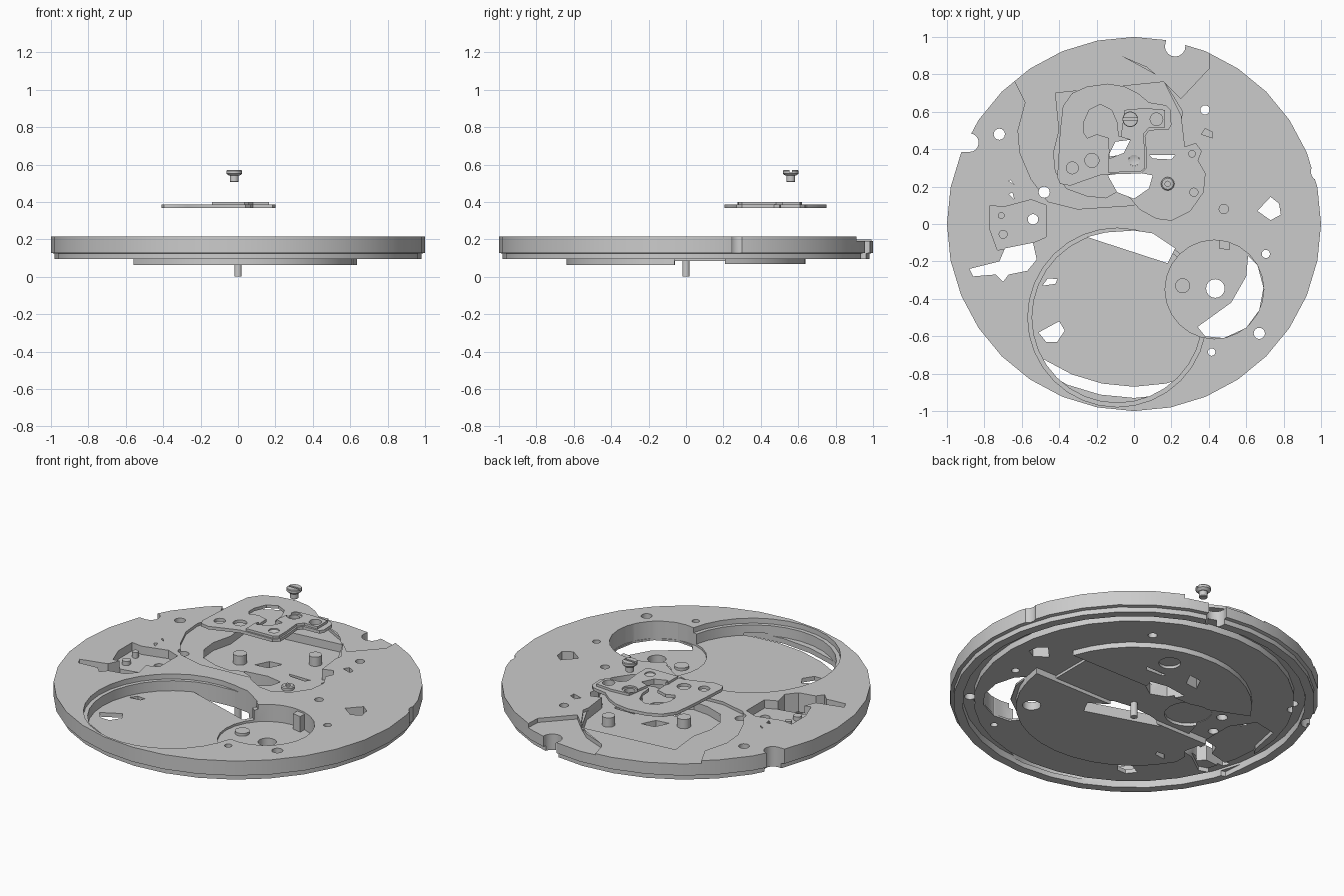
import bpy, bmesh
from math import cos, sin, pi, radians


def ring(x, y, r, n=16, a0=0.0):
    return [(x + r * cos(a0 + 2 * pi * i / n), y + r * sin(a0 + 2 * pi * i / n)) for i in range(n)]


def loft(name, loops):
    """Solid from matching stacked loops of 3D points, capped at both ends."""
    bm = bmesh.new()
    vs = [[bm.verts.new(p) for p in lp] for lp in loops]
    n = len(vs[0])
    for a, b in zip(vs, vs[1:]):
        for i in range(n):
            bm.faces.new((a[i], a[(i + 1) % n], b[(i + 1) % n], b[i]))
    bm.faces.new(vs[0])
    bm.faces.new(vs[-1])
    bmesh.ops.recalc_face_normals(bm, faces=bm.faces)
    me = bpy.data.meshes.new(name)
    bm.to_mesh(me)
    bm.free()
    ob = bpy.data.objects.new(name, me)
    bpy.context.scene.collection.objects.link(ob)
    return ob


def prism(name, pts, z0, z1):
    return loft(name, [[(x, y, z) for x, y in pts] for z in (z0, z1)])


def revolve(name, profile, n=32, x=0, y=0):
    return loft(name, [[(px, py, z) for px, py in ring(x, y, r, n)] for r, z in profile])


helpers = []


def boolean(ob, pts, z0, z1, op='DIFFERENCE'):
    c = prism("cutter", pts, z0, z1)
    c.hide_render = True
    helpers.append(c)
    m = ob.modifiers.new("bool", 'BOOLEAN')
    m.operation, m.object, m.solver = op, c, 'EXACT'


def bake(ob):
    dg = bpy.context.evaluated_depsgraph_get()
    me = bpy.data.meshes.new_from_object(ob.evaluated_get(dg))
    ob.modifiers.clear()
    ob.data = me
    for c in helpers:
        bpy.data.objects.remove(c)
    helpers.clear()


TOP = 0.3   # cutters overshoot the plate top
LOW = 0.02  # and the underside

# Main plate: stepped rim with a ring groove underneath
plate = revolve("main_plate", [(1, .215), (1, .128), (.98, .124), (.98, .095), (.93, .095),
                               (.93, .138), (.87, .138), (.87, .1)])

# Raised lands on the underside
def arc(a0, a1, r, n=14):
    return [(r * cos(radians(a0 + (a1 - a0) * i / n)), r * sin(radians(a0 + (a1 - a0) * i / n)))
            for i in range(n + 1)]
boolean(plate, [(-.56, -.06), (-.56, -.31)] + arc(-150, -5.5, .64), .064, .106, 'UNION')
boolean(plate, arc(19, 150, .64) + [(-.3, .21)], .069, .107, 'UNION')
boolean(plate, [(-.45, -.1), (.5, -.1), (.5, .25), (-.35, .25)], .085, .108, 'UNION')

# Stepped recesses in the top face: (floor height, outline)
shallow = [(-.66, .85), (-.64, .77), (-.58, .65), (-.62, .5), (-.61, .38), (-.55, .24), (-.46, .12),
           (-.3, .08), (0, .1), (.2, .3), (.26, .6), (.15, .78), (-.07, .9), (-.11, 1.05), (-.5, 1.05)]
crown = [(-.11, 1.05), (-.07, .9), (.07, .84), (.15, .77), (.25, .67), (.4, .83), (.41, 1.05)]
train = [(-.42, .7), (-.4, .5), (-.43, .38), (-.42, .28), (-.36, .19), (-.25, .15), (-.15, .14),
         (-.08, .18), (-.02, .14), (.03, .08), (.12, .03), (.2, .02), (.3, .07), (.37, .17),
         (.38, .27), (.34, .34), (.36, .39), (.33, .43), (.27, .41), (.25, .58), (.16, .76)]
setting = [(-.77, .1), (-.7, .09), (-.55, .13), (-.47, .1), (-.47, -.07), (-.54, -.1), (-.73, -.14),
           (-.77, -.03)]
for floor, pts in ((.198, shallow), (.19, crown), (.15, train), (.165, setting)):
    boolean(plate, pts, floor, TOP)

# Barrel pocket with a ledge, and the round pocket beside it
boolean(plate, ring(-.09, -.5, .478, 32), .185, TOP)
boolean(plate, ring(-.09, -.5, .455, 32), .125, TOP)
boolean(plate, ring(.43, -.35, .264, 24), .112, TOP)

# Openings that run right through
through = [
    [(-.25, -.07), (.18, -.21), (.22, -.13), (.1, -.05), (0, -.035), (-.15, -.045)],
    [(.61, -.17), (.6, -.28), (.52, -.42), (.34, -.55), (.38, -.6), (.48, -.61), (.6, -.555),
     (.67, -.46), (.692, -.34), (.66, -.22)],
    [(-.14, .26), (-.09, .17), (0, .135), (.08, .19), (.1, .26), (0, .28)],
    [(-.14, .36), (-.06, .37), (-.02, .45), (-.1, .44)],
    [(.1, .35), (.2, .345), (.22, .37), (.08, .37)],
    [(-.88, -.24), (-.72, -.2), (-.69, -.13), (-.54, -.1), (-.52, -.19), (-.57, -.25), (-.67, -.27),
     (-.7, -.31), (-.74, -.27), (-.86, -.28)],
    [(.66, .07), (.73, .02), (.785, .05), (.775, .11), (.73, .145)],
    [(-.51, -.58), (-.4, -.52), (-.37, -.57), (-.41, -.63), (-.47, -.63)],
    [(-.49, -.33), (-.42, -.32), (-.41, -.295), (-.46, -.29)],
    [(-.67, .16), (-.64, .13), (-.65, .17)], [(-.67, .23), (-.64, .21), (-.66, .235)],
]
through += [ring(*h) for h in (
    (-.72, .48, .03), (-.48, .17, .03), (-.54, .025, .028), (.38, .61, .025), (.705, -.16, .022),
    (.67, -.585, .03), (.415, -.685, .02), (.435, -.345, .05))]
# rim notches
through += [ring(.22, .95, .055), ring(-.88, .435, .05), ring(.995, .28, .05)]
through += [[(-1.05, .39), (-.88, .385), (-.88, .485), (-1.05, .5)],
            [(.17, .95), (.27, .95), (.27, 1.05), (.17, 1.05)]]
for pts in through:
    boolean(plate, pts, LOW, TOP)

# Blind holes in the top face
for x, y, r, floor in ((.48, .08, .025, .17), (.32, .17, .022, .12), (.31, .375, .018, .12)):
    boolean(plate, ring(x, y, r), floor, TOP)
boolean(plate, [(.36, .48), (.42, .46), (.42, .49), (.38, .51)], .17, TOP)

# Setting-lever recesses in the underside
boolean(plate, [(-.9, -.3), (-.75, -.35), (-.57, -.22), (-.57, .12), (-.66, .25), (-.8, .22),
                (-.84, .02), (-.92, -.1)], LOW, .125)
boolean(plate, ring(-.3, .1, .13), LOW, .103)
boolean(plate, ring(.15, .48, .06), LOW, .085)
bake(plate)

# Posts, bushes and pins standing on the plate
for name, x, y, r, z0, z1 in (
        ("centre_pin", 0, 0, .02, 0, .214),
        ("bridge_post_left", -.225, .34, .038, .145, .205),
        ("bridge_post_right", .12, .56, .036, .145, .205),
        ("setting_pin_upper", -.71, .045, .018, .13, .2),
        ("setting_pin_lower", -.7, -.055, .024, .13, .19),
        ("lever_pin", .26, -.33, .04, .1, .128)):
    revolve(name, [(r, z0), (r, z1)], 16, x, y)
prism("click_post", [(.455, -.13), (.51, -.14), (.51, -.07), (.455, -.07)], .085, .205)
bush = revolve("wheel_bush", [(.036, .14), (.036, .165), (.03, .17)], 16, .18, .215)
boolean(bush, ring(.18, .215, .014), .15, .2)
bake(bush)

# Floating bridge: flat plate, raised pad, horseshoe window and holes
outline = [(-.41, .25), (-.395, .215), (-.34, .205), (-.27, .23), (-.17, .265), (.04, .27), (.07, .3),
           (.07, .37), (.06, .47), (.08, .5), (.185, .505), (.2, .53), (.195, .61), (.17, .635),
           (.08, .65), (.02, .7), (-.05, .735), (-.14, .75), (-.25, .735), (-.33, .7), (-.38, .63),
           (-.395, .5)]
bridge = prism("bridge", outline, .368, .386)
boolean(bridge, [(-.14, .275), (.035, .28), (.06, .3), (.06, .37), (.05, .48), (.08, .515), (.165, .515),
                 (.165, .61), (.06, .62), (-.05, .61), (-.07, .47), (-.14, .37)], .375, .4, 'UNION')
window = [(-.27, .54), (-.24, .61), (-.18, .64), (-.12, .61), (-.09, .54), (-.085, .47), (-.02, .45),
          (-.055, .38), (-.13, .35), (-.135, .46), (-.2, .48), (-.25, .46), (-.27, .49)]
boolean(bridge, window, .3, .5)
for x, y, r in ((-.02, .56, .03), (.12, .56, .034), (-.225, .34, .038), (-.33, .3, .032), (0, .34, .03)):
    boolean(bridge, ring(x, y, r), .3, .5)
boolean(bridge, ring(-.02, .56, .042), .39, .5)
bake(bridge)
jewel = revolve("bridge_jewel", [(.0295, .372), (.0295, .393), (.015, .388)], 16, 0, .34)

# Slotted screw above the bridge
screw = revolve("bridge_screw", [(.021, .507), (.024, .51), (.024, .54), (.03, .541), (.042, .552),
                                 (.042, .566), (.039, .57)], 16, -.02, .56)
boolean(screw, [(-.08, .554), (.04, .554), (.04, .566), (-.08, .566)], .558, .6)
bake(screw)

# Smooth curved walls, crisp edges
for ob in bpy.context.scene.objects:
    ob.select_set(ob.type == 'MESH')
bpy.context.view_layer.objects.active = plate
bpy.ops.object.shade_smooth_by_angle(angle=radians(30))
